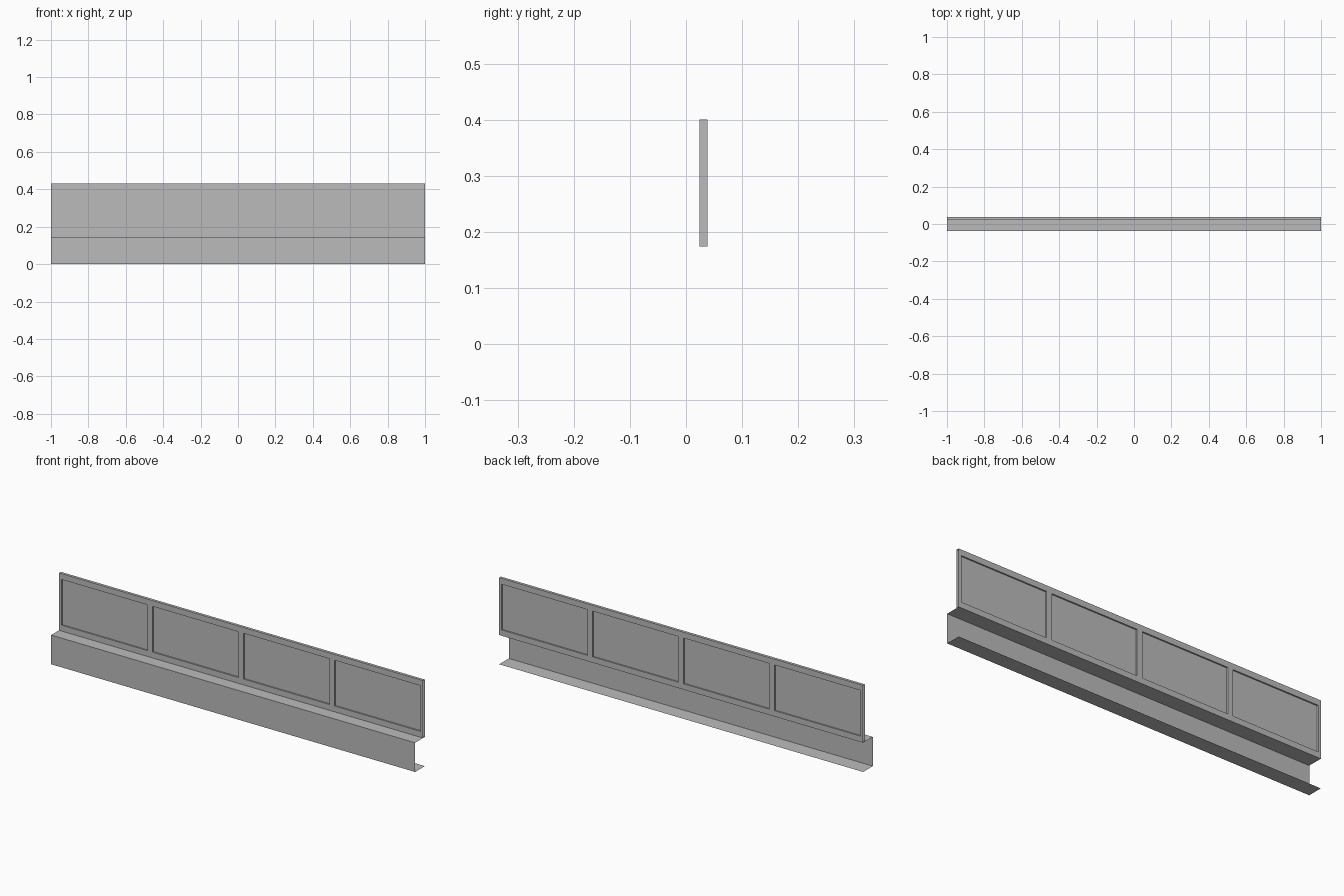
import bpy
import bmesh

cube = bpy.data.objects.get("Cube")
if cube:
    bpy.data.objects.remove(cube, do_unlink=True)

grey = bpy.data.materials.new("plain grey")
grey.use_nodes = True
COLOUR = (0.5, 0.5, 0.5, 1)
grey.diffuse_color = COLOUR
grey.node_tree.nodes["Principled BSDF"].inputs["Base Color"].default_value = COLOUR

# Main dimensions
HALF = 1.0
BAYS = 4
BAY = 2 * HALF / BAYS
FRONT, FRAME_FRONT, BACK = -0.038, 0.024, 0.038
STEP, TOP = 0.145, 0.43
SIDE_BORDER, RAIL = 0.014, 0.029


def finish(name, bm):
    bmesh.ops.remove_doubles(bm, verts=bm.verts, dist=0.0001)
    mesh = bpy.data.meshes.new(name)
    bm.to_mesh(mesh)
    bm.free()
    mesh.materials.append(grey)
    obj = bpy.data.objects.new(name, mesh)
    bpy.context.collection.objects.link(obj)
    return obj


def quad(bm, corners):
    bm.faces.new([bm.verts.new(c) for c in corners])


def rectangle(x0, x1, z0, z1, y):
    return [(x0, y, z0), (x1, y, z0), (x1, y, z1), (x0, y, z1)]


def ring(bm, a, b):
    """Join two rectangles with four faces."""
    for i in range(4):
        j = (i + 1) % 4
        quad(bm, [a[i], a[j], b[j], b[i]])


def strip(bm, profile):
    """Sweep a (y, z) profile along the full length."""
    for (y0, z0), (y1, z1) in zip(profile, profile[1:]):
        quad(bm, [(-HALF, y0, z0), (HALF, y0, z0), (HALF, y1, z1), (-HALF, y1, z1)])


# Folded sheet: base flange, front wall and ledge
bm = bmesh.new()
strip(bm, [(BACK, 0), (FRONT, 0), (FRONT, STEP), (FRAME_FRONT, STEP)])
finish("folded_base_sheet", bm)

# Hollow frame, open at both ends, with a row of rectangular openings
bm = bmesh.new()
panels = bmesh.new()
for i in range(BAYS):
    x0 = -HALF + i * BAY
    x1 = x0 + BAY
    inner = (x0 + SIDE_BORDER, x1 - SIDE_BORDER, STEP + RAIL, TOP - RAIL)
    for y in (FRAME_FRONT, BACK):
        ring(bm, rectangle(x0, x1, STEP, TOP, y), rectangle(*inner, y))
    ring(bm, rectangle(*inner, FRAME_FRONT), rectangle(*inner, BACK))
    for z in (STEP, TOP):
        quad(bm, [(x0, FRAME_FRONT, z), (x1, FRAME_FRONT, z), (x1, BACK, z), (x0, BACK, z)])
    # Thin panel set midway in the opening
    quad(panels, rectangle(*inner, (FRAME_FRONT + BACK) / 2))
bmesh.ops.remove_doubles(bm, verts=bm.verts, dist=0.0001)
bmesh.ops.recalc_face_normals(bm, faces=bm.faces)
finish("panel_frame", bm)
finish("recessed_panels", panels)
